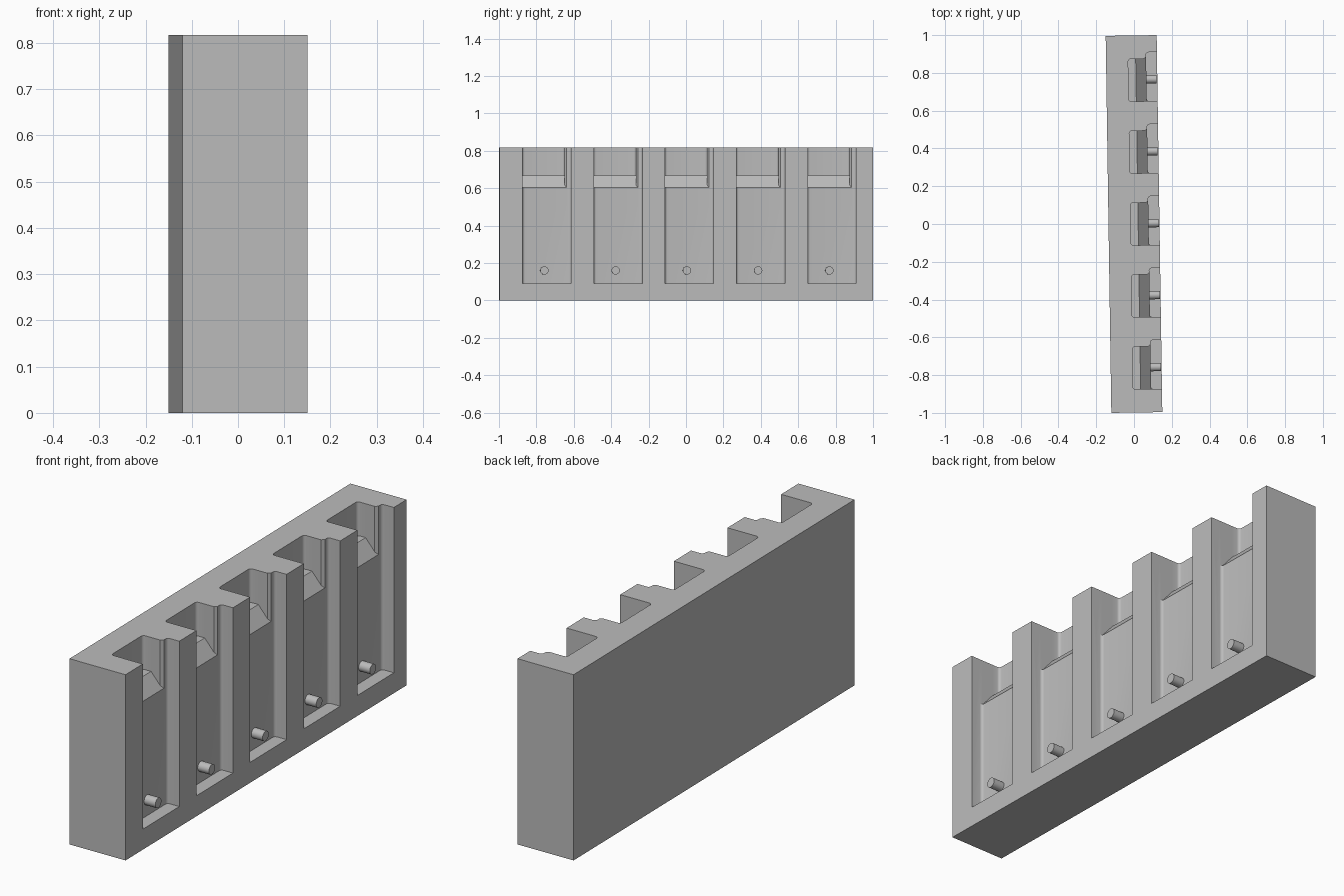
import bpy, bmesh, math
from mathutils import Matrix, Vector

if "Cube" in bpy.data.objects:
    bpy.data.objects.remove(bpy.data.objects["Cube"], do_unlink=True)

LENGTH, WIDTH, HEIGHT = 1.996, 0.27, 0.817
PITCH, FLOOR, LEDGE, LIP = 0.381, 0.09, 0.668, 0.604
PANEL_X, SLOPE_X, BACK_X = 0.077, 0.022, -0.018
LOW_Y, HIGH_Y = -0.113, 0.146
TURN = Matrix.Rotation(0.015, 4, "Z")

grey = bpy.data.materials.new("plain grey")
grey.use_nodes = True
grey.diffuse_color = (0.5, 0.5, 0.5, 1)
grey.node_tree.nodes["Principled BSDF"].inputs["Base Color"].default_value = (0.5, 0.5, 0.5, 1)


def arc(cx, cy, r, start, steps=4):
    """Quarter-round corner, turning clockwise from the start angle."""
    angles = [math.radians(start - 90 * i / steps) for i in range(steps + 1)]
    return [(cx + r * math.cos(a), cy + r * math.sin(a)) for a in angles]


def prism(bm, outline, z0, z1):
    face = bm.faces.new([bm.verts.new((x, y, z0)) for x, y in outline])
    top = bmesh.ops.extrude_face_region(bm, geom=[face])["geom"]
    verts = [v for v in top if isinstance(v, bmesh.types.BMVert)]
    bmesh.ops.translate(bm, verts=verts, vec=(0, 0, z1 - z0))


def finish(name, bm):
    bmesh.ops.recalc_face_normals(bm, faces=bm.faces[:])
    mesh = bpy.data.meshes.new(name)
    bm.to_mesh(mesh)
    bm.free()
    mesh.materials.append(grey)
    obj = bpy.data.objects.new(name, mesh)
    bpy.context.collection.objects.link(obj)
    return obj


def repeat(bm):
    """Copy the part to all five bays."""
    source = bm.verts[:] + bm.edges[:] + bm.faces[:]
    for i in (-2, -1, 1, 2):
        copy = bmesh.ops.duplicate(bm, geom=source)["geom"]
        verts = [v for v in copy if isinstance(v, bmesh.types.BMVert)]
        bmesh.ops.translate(bm, verts=verts, vec=(0, i * PITCH, 0))


# Solid block
bm = bmesh.new()
bmesh.ops.create_cube(bm, size=1)
bmesh.ops.transform(bm, verts=bm.verts, matrix=Matrix.Translation((0, 0, HEIGHT / 2))
                    @ Matrix.Diagonal((WIDTH, LENGTH, HEIGHT, 1)))
block = finish("block", bm)

# Shallow open-topped bays with rounded inner corners
bm = bmesh.new()
r = 0.013
outline = [(0.2, LOW_Y)]
outline += arc(PANEL_X + r, LOW_Y + r, r, 270)
outline += arc(PANEL_X + r, HIGH_Y - r, r, 180)
outline += [(0.2, HIGH_Y)]
prism(bm, outline, FLOOR, 0.95)
repeat(bm)
shallow = finish("shallow_bay_cutter", bm)

# Deep upper pockets, whose floor is a ledge with a sloping front
bm = bmesh.new()
outline = [(0.11, LOW_Y)]
outline += arc(BACK_X + r, LOW_Y + r, r, 270)
outline += arc(BACK_X + r, 0.112 - r, r, 180)
outline += [(0.066, 0.112), (PANEL_X, 0.122), (0.11, 0.122)]
prism(bm, outline, LIP, 0.95)
for x in (SLOPE_X, PANEL_X):
    bmesh.ops.bisect_plane(bm, geom=bm.verts[:] + bm.edges[:] + bm.faces[:], dist=1e-5,
                           plane_co=(x, 0, 0), plane_no=(1, 0, 0))
for v in bm.verts:
    if v.co.z < 0.7:
        t = (PANEL_X - v.co.x) / (PANEL_X - SLOPE_X)
        v.co.z = LIP + (LEDGE - LIP) * min(1, max(0, t))
repeat(bm)
deep = finish("deep_pocket_cutter", bm)

for cutter in (shallow, deep):
    cutter.hide_render = True
    mod = block.modifiers.new(cutter.name, "BOOLEAN")
    mod.operation, mod.solver, mod.object = "DIFFERENCE", "EXACT", cutter
    bpy.context.view_layer.objects.active = block
    bpy.ops.object.modifier_apply(modifier=mod.name)
for cutter in (shallow, deep):
    bpy.data.objects.remove(cutter, do_unlink=True)

# Round pegs near the foot of each bay
bm = bmesh.new()
start, end = 0.07, 0.131
place = Matrix.Translation(((start + end) / 2, 0.003, 0.16)) @ Matrix.Rotation(math.pi / 2, 4, "Y")
bmesh.ops.create_cone(bm, cap_ends=True, segments=24, radius1=0.022, radius2=0.022,
                      depth=end - start, matrix=place)
repeat(bm)
pegs = finish("pegs", bm)

# Slight turn of the whole piece, and smooth rounds
for obj in (block, pegs):
    obj.data.transform(TURN)
    bpy.ops.object.select_all(action="DESELECT")
    obj.select_set(True)
    bpy.context.view_layer.objects.active = obj
    bpy.ops.object.shade_smooth_by_angle(angle=math.radians(30))
